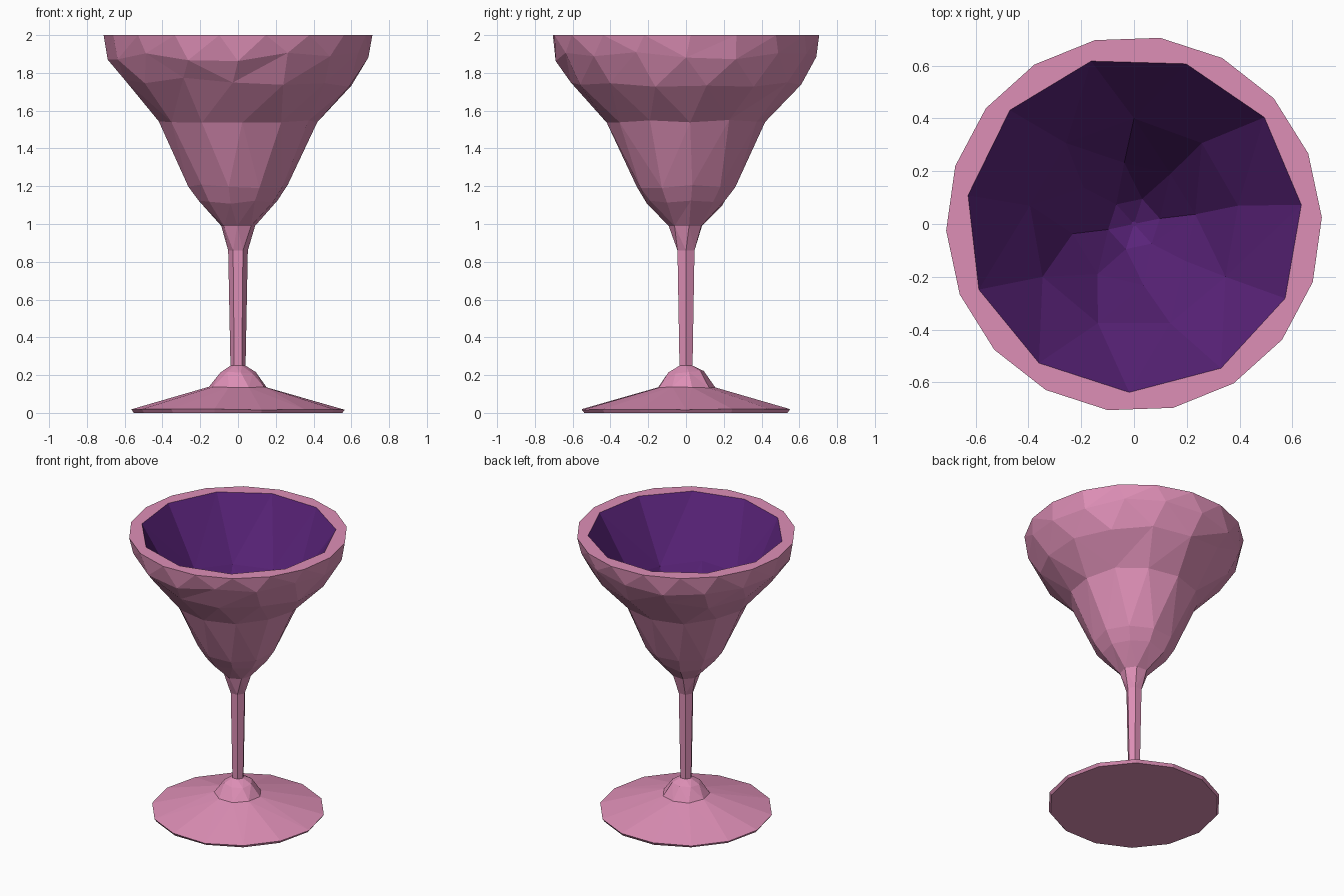
import bpy, bmesh, math, random

if "Cube" in bpy.data.objects:
    bpy.data.objects.remove(bpy.data.objects["Cube"])

random.seed(4)


def material(name, color):
    m = bpy.data.materials.new(name)
    m.diffuse_color = (*color, 1)
    m.use_nodes = True
    m.node_tree.nodes["Principled BSDF"].inputs["Base Color"].default_value = m.diffuse_color
    return m


pink = material("rose pink", (0.73, 0.275, 0.47))
purple = material("deep purple", (0.10, 0.0165, 0.19))


def turned(name, rings, cap_start=False, cap_end=False, inside_from=None):
    """Stitch faceted rings (radius, height, sides, turn, wobble) of differing side counts."""
    bm = bmesh.new()
    loops = []
    for r, z, n, turn, wob in rings:
        loops.append([])
        for k in range(n):
            a = (k + turn) * 2 * math.pi / n
            h = z + random.uniform(-wob, wob)
            loops[-1].append(bm.verts.new((r * math.cos(a), r * math.sin(a), h)))
    for s in range(len(rings) - 1):
        a, b = loops[s], loops[s + 1]
        na, nb, ta, tb = len(a), len(b), rings[s][3], rings[s + 1][3]
        mat = 1 if inside_from is not None and s >= inside_from else 0
        faces = []
        if na == nb and ta == tb:
            for k in range(na):
                faces.append((a[k], a[(k + 1) % na], b[(k + 1) % nb], b[k]))
        else:
            i = j = 0
            while i < na or j < nb:
                next_a = (i + 1 + ta) / na
                next_b = (j + 1 + tb) / nb
                if j >= nb or (i < na and next_a <= next_b):
                    faces.append((a[i % na], a[(i + 1) % na], b[j % nb]))
                    i += 1
                else:
                    faces.append((a[i % na], b[(j + 1) % nb], b[j % nb]))
                    j += 1
        for f in faces:
            bm.faces.new(f).material_index = mat
    if cap_start:
        bm.faces.new(loops[0][::-1])
    if cap_end:
        bm.faces.new(loops[-1]).material_index = 1 if inside_from is not None else 0
    mesh = bpy.data.meshes.new(name)
    bm.to_mesh(mesh)
    bm.free()
    mesh.materials.append(pink)
    mesh.materials.append(purple)
    bpy.context.collection.objects.link(bpy.data.objects.new(name, mesh))


# foot: wide thin disc rising to a small collar
turned("foot", [
    (0.552, 0.0, 14, 0, 0),
    (0.565, 0.018, 14, 0, 0.003),
    (0.155, 0.135, 9, 0.3, 0.004),
    (0.095, 0.215, 8, 0.2, 0.01),
    (0.04, 0.25, 6, 0, 0),
], cap_start=True)

# stem: slim, widening slightly upwards
turned("stem", [
    (0.04, 0.25, 6, 0, 0),
    (0.052, 0.86, 6, 0, 0),
    (0.092, 0.99, 7, 0.2, 0),
])

# bowl: faceted outside, flat rim, plain tapering purple lining
turned("bowl", [
    (0.092, 0.99, 7, 0.2, 0),
    (0.21, 1.11, 10, 0.2, 0.015),
    (0.265, 1.2, 10, 0.2, 0.01),
    (0.42, 1.545, 12, 0.1, 0.01),
    (0.61, 1.75, 14, 0.4, 0.025),
    (0.69, 1.885, 16, 0.0, 0.025),
    (0.712, 2.0, 18, 0.1, 0),
    (0.638, 2.0, 11, 0.2, 0),
    (0.40, 1.60, 9, 0.25, 0.02),
    (0.235, 1.30, 8, 0.2, 0.02),
    (0.10, 1.10, 6, 0.2, 0),
    (0.01, 1.05, 6, 0.2, 0),
], cap_end=True, inside_from=7)
